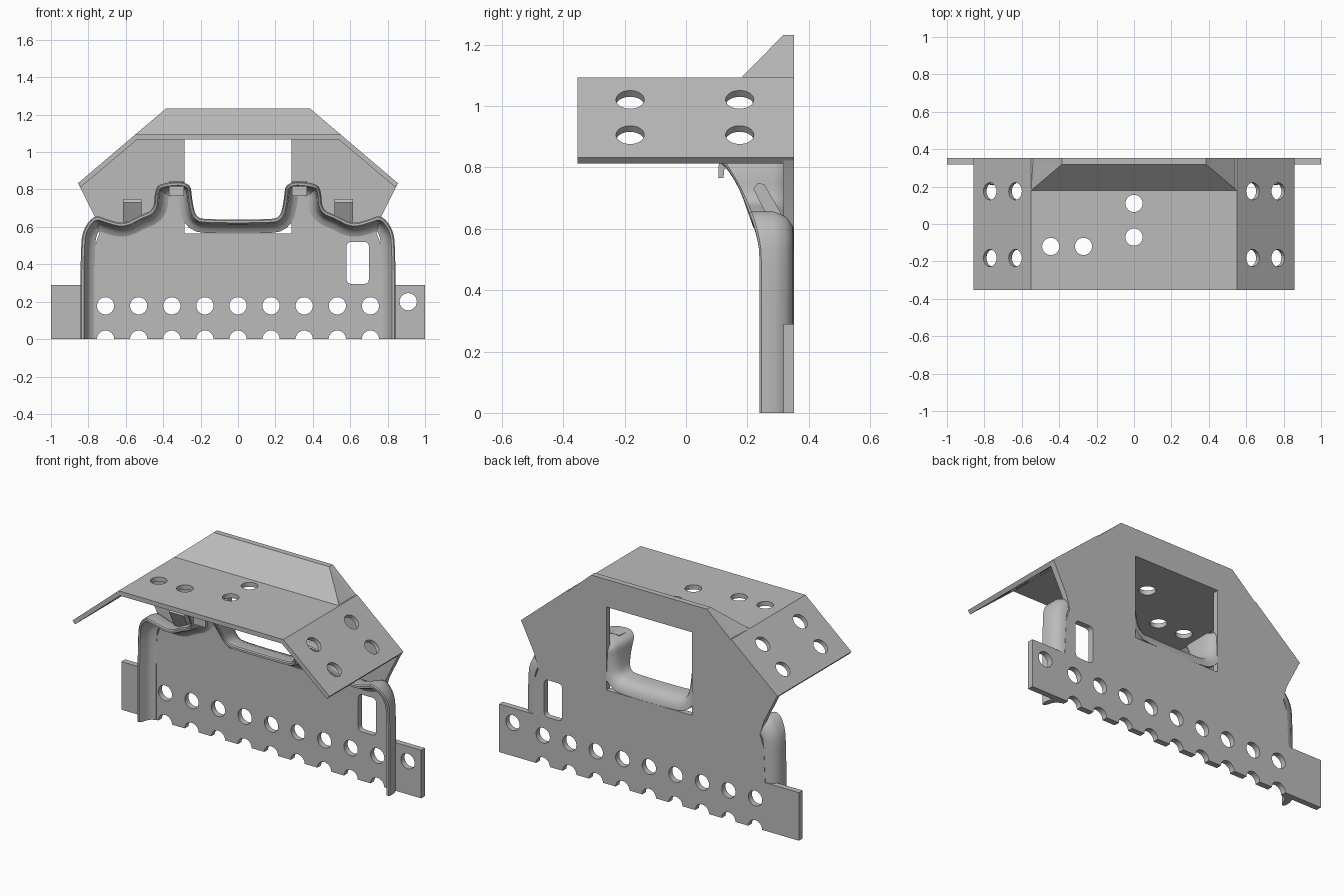
import bpy, bmesh, math
from mathutils import Vector, Matrix

cube = bpy.data.objects.get("Cube")
if cube:
    bpy.data.objects.remove(cube, do_unlink=True)

metal = bpy.data.materials.new("grey metal")
metal.use_nodes = True
GREY = (0.5, 0.5, 0.5, 1)
metal.diffuse_color = GREY
metal.node_tree.nodes["Principled BSDF"].inputs["Base Color"].default_value = GREY


def finish(name, bm):
    bmesh.ops.recalc_face_normals(bm, faces=bm.faces[:])
    mesh = bpy.data.meshes.new(name)
    bm.to_mesh(mesh)
    bm.free()
    mesh.materials.append(metal)
    obj = bpy.data.objects.new(name, mesh)
    bpy.context.collection.objects.link(obj)
    return obj


def add_prism(bm, pts, axis, a, b):
    """Extrude a 2D outline from a to b along x or y."""
    place = (lambda p, t: (t, p[0], p[1])) if axis == "x" else (lambda p, t: (p[0], t, p[1]))
    face = bm.faces.new([bm.verts.new(place(p, a)) for p in pts])
    new = bmesh.ops.extrude_face_region(bm, geom=[face])["geom"]
    shift = Vector((b - a, 0, 0)) if axis == "x" else Vector((0, b - a, 0))
    bmesh.ops.translate(bm, vec=shift, verts=[v for v in new if isinstance(v, bmesh.types.BMVert)])


def prism(name, pts, axis, a, b):
    bm = bmesh.new()
    add_prism(bm, pts, axis, a, b)
    return finish(name, bm)


def add_drill(bm, centre, direction, radius=0.046):
    turn = Vector(direction).to_track_quat("Z", "Y").to_matrix().to_4x4()
    bmesh.ops.create_cone(bm, cap_ends=True, segments=32, radius1=radius, radius2=radius,
                          depth=0.16, matrix=Matrix.Translation(centre) @ turn)


def cut(obj, bm):
    """Subtract the cutter mesh and bake the result."""
    cutter = finish("cutter", bm)
    cutter.hide_render = True
    mod = obj.modifiers.new("holes", "BOOLEAN")
    mod.operation, mod.solver, mod.object = "DIFFERENCE", "EXACT", cutter
    graph = bpy.context.evaluated_depsgraph_get()
    baked = bpy.data.meshes.new_from_object(obj.evaluated_get(graph))
    obj.modifiers.clear()
    obj.data = baked
    bpy.data.objects.remove(cutter, do_unlink=True)


def mirrored(half):
    return half + [(-x, z) for x, z in reversed(half)]


# Back plate with end tabs and the slanted shoulders
plate = prism("back_plate", mirrored([
    (1, 0), (1, 0.29), (0.775, 0.29), (0.765, 0.5), (0.74, 0.57), (0.765, 0.655),
    (0.85, 0.825), (0.55, 1.085), (0.385, 1.23)]), "y", 0.317, 0.352)

# Window, slot and rows of holes through the plate
holes = bmesh.new()
add_prism(holes, mirrored([(0.285, 0.565), (0.285, 1.066)]), "y", 0.2, 0.45)
slot = []
for cx, cz, start in ((0.675, 0.495, 0), (0.605, 0.495, 90), (0.605, 0.32, 180), (0.675, 0.32, 270)):
    for k in range(5):
        a = math.radians(start + 22.5 * k)
        slot.append((cx + 0.025 * math.cos(a), cz + 0.025 * math.sin(a)))
add_prism(holes, slot, "y", 0.2, 0.45)
for i in range(9):
    for z in (0, 0.178):
        add_drill(holes, (0.177 * (i - 4), 0.335, z), (0, 1, 0))
add_drill(holes, (0.91, 0.335, 0.2), (0, 1, 0))
cut(plate, holes)

# Folded roof: flat top and two sloping wings
roof = prism("roof", [
    (-0.857, 0.832), (-0.55, 1.093), (0.55, 1.093), (0.857, 0.832),
    (0.84, 0.813), (0.54, 1.066), (-0.54, 1.066), (-0.84, 0.813)], "y", -0.353, 0.352)
holes = bmesh.new()
for x, y in ((0, 0.11), (0, -0.07), (-0.27, -0.12), (-0.445, -0.12)):
    add_drill(holes, (x, y, 1.08), (0, 0, 1))
for side in (-1, 1):
    for x, z in ((0.63, 1.015), (0.765, 0.9)):
        for y in (-0.182, 0.175):
            add_drill(holes, (side * x, y, z), (side * 0.26, 0, 0.305))
cut(roof, holes)

# Raised ramp between the roof and the top of the back plate
bm = bmesh.new()
rings = []
for y, low, high in ((0.18, 1.085, 1.093), (0.318, 1.085, 1.232), (0.352, 1.085, 1.232)):
    top = 0.55 - (high - 1.093) * 1.18
    rings.append([bm.verts.new(v) for v in (
        (-0.55, y, low), (0.55, y, low), (top, y, high), (-top, y, high))])
for a, b in zip(rings, rings[1:]):
    for j in range(4):
        k = (j + 1) % 4
        bm.faces.new((a[j], a[k], b[k], b[j]))
bm.faces.new(rings[0])
bm.faces.new(rings[-1])
finish("roof_ramp", bm)

# Pressed rim: a curved flange following the stepped top edge
path = mirrored([
    (0.842, 0), (0.842, 0.5), (0.825, 0.595), (0.765, 0.665), (0.70, 0.64), (0.61, 0.615),
    (0.53, 0.66), (0.45, 0.69), (0.445, 0.79), (0.42, 0.835), (0.255, 0.845),
    (0.245, 0.74), (0.225, 0.65), (0.16, 0.64)])
for _ in range(2):
    smooth = [path[0]]
    for p, q in zip(path, path[1:]):
        p, q = Vector(p), Vector(q)
        smooth += [p.lerp(q, 0.25), p.lerp(q, 0.75)]
    path = smooth + [path[-1]]
path = [Vector(p) for p in path]

bm = bmesh.new()
rings = []
for i, p in enumerate(path):
    t = (path[min(i + 1, len(path) - 1)] - path[max(i - 1, 0)]).normalized()
    inward = Vector((-t.y, t.x))
    front = 0.24 - 0.13 * (max(0, p.y - 0.5) / 0.335) ** 1.8
    section = [(0, front + 0.006), (0.006, front), (0.018, front), (0.026, front + 0.015),
               (0.034, 0.28), (0.05, 0.305), (0.075, 0.316), (0.075, 0.351),
               (0.045, 0.347), (0.015, 0.325), (0, 0.285)]
    ring = []
    for d, y in section:
        q = p + inward * d
        ring.append(bm.verts.new((q.x, y, max(q.y, 0))))
    rings.append(ring)
n = len(rings[0])
for a, b in zip(rings, rings[1:]):
    for j in range(n):
        k = (j + 1) % n
        bm.faces.new((a[j], a[k], b[k], b[j]))
bm.faces.new(rings[0])
bm.faces.new(rings[-1])
rim = finish("pressed_rim", bm)

# Hooks on the peaks of the rim and small tabs on its shoulders
for side, word in ((1, "left"), (-1, "right")):
    prism(word + "_hook", [
        (0.105, 0.765), (0.122, 0.765), (0.125, 0.795), (0.16, 0.81), (0.22, 0.82),
        (0.22, 0.842), (0.13, 0.836), (0.107, 0.815)], "x", side * 0.29, side * 0.37)
    prism(word + "_shoulder_tab", [
        (0.22, 0.73), (0.235, 0.75), (0.255, 0.745), (0.31, 0.65), (0.27, 0.63)],
        "x", side * 0.515, side * 0.615)

# Smooth shading with crisp folds
bpy.ops.object.select_all(action="DESELECT")
for obj in (plate, roof, rim):
    obj.select_set(True)
bpy.context.view_layer.objects.active = rim
bpy.ops.object.shade_smooth_by_angle(angle=math.radians(35))
